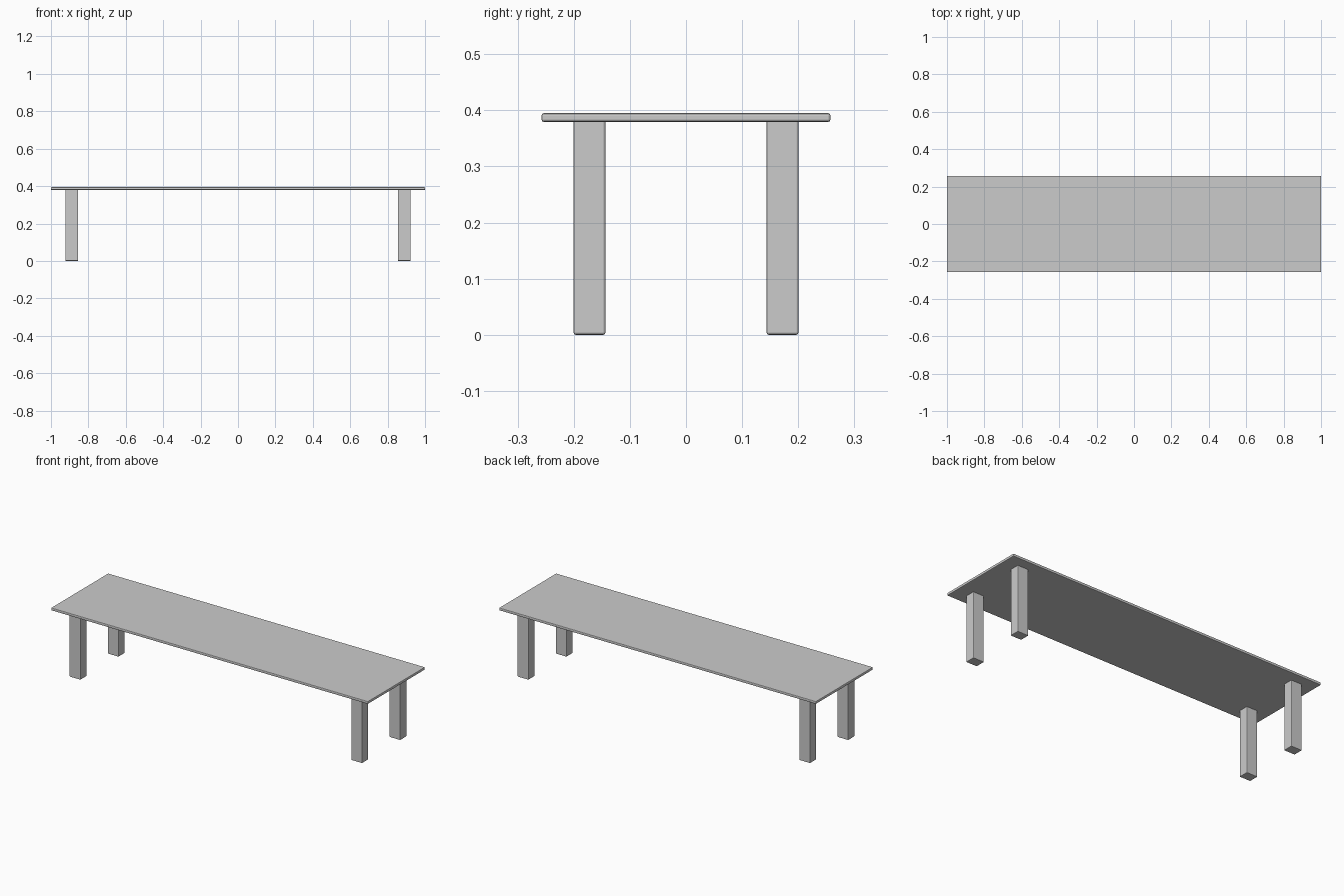
import bpy

if "Cube" in bpy.data.objects:
    bpy.data.objects.remove(bpy.data.objects["Cube"])


def box(name, lo, hi, bevel):
    """Box between two corners with softened edges."""
    bpy.ops.mesh.primitive_cube_add(size=1, location=[(a + b) / 2 for a, b in zip(lo, hi)])
    ob = bpy.context.object
    ob.name = name
    ob.scale = [b - a for a, b in zip(lo, hi)]
    bpy.ops.object.transform_apply(location=False, rotation=False, scale=True)
    mod = ob.modifiers.new("edge_bevel", 'BEVEL')
    mod.width = bevel
    mod.segments = 2
    return ob


# Thin table top
box("table_top", (-1, -0.2575, 0.3795), (1, 0.2575, 0.395), 0.004)

# Four legs, let slightly into the top
LEG_X, LEG_Y = 0.889, 0.172
for sx, side in ((-1, "left"), (1, "right")):
    for sy, end in ((-1, "front"), (1, "back")):
        x, y = sx * LEG_X, sy * LEG_Y
        box(f"{end}_{side}_leg",
            (x - 0.0345, y - 0.0285, 0.0), (x + 0.0345, y + 0.0285, 0.386), 0.004)
